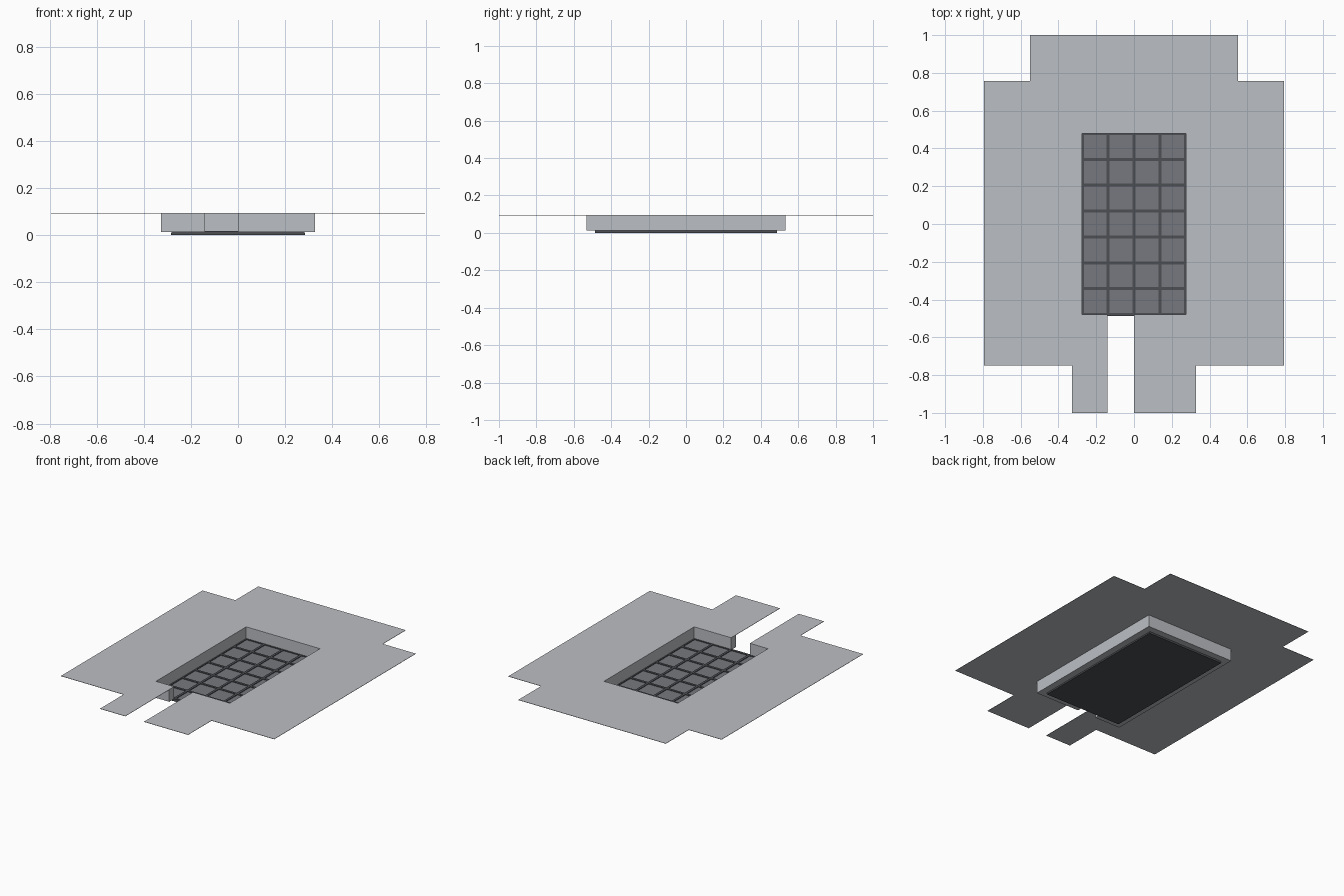
import bpy, bmesh

if "Cube" in bpy.data.objects:
    bpy.data.objects.remove(bpy.data.objects["Cube"])

def material(name, rgb):
    m = bpy.data.materials.new(name)
    m.diffuse_color = (*rgb, 1)
    m.use_nodes = True
    m.node_tree.nodes["Principled BSDF"].inputs["Base Color"].default_value = m.diffuse_color
    return m

CONCRETE = material("light_grey", (0.50, 0.52, 0.55))
TILE = material("mid_grey", (0.18, 0.19, 0.21))
GROUT = material("dark_grey", (0.075, 0.078, 0.088))

def finish(name, bm, mat):
    bmesh.ops.recalc_face_normals(bm, faces=bm.faces)
    me = bpy.data.meshes.new(name)
    bm.to_mesh(me)
    bm.free()
    me.materials.append(mat)
    ob = bpy.data.objects.new(name, me)
    bpy.context.collection.objects.link(ob)
    return ob

def prism(name, outline, z0, z1, mat):
    bm = bmesh.new()
    face = bm.faces.new([bm.verts.new((x, y, z0)) for x, y in outline])
    top = bmesh.ops.extrude_face_region(bm, geom=[face])["geom"]
    bmesh.ops.translate(bm, vec=(0, 0, z1 - z0),
                        verts=[v for v in top if isinstance(v, bmesh.types.BMVert)])
    bmesh.ops.triangulate(bm, faces=[f for f in bm.faces if len(f.verts) > 4])
    return finish(name, bm, mat)

def boxes(name, items, mat):
    """items: (x0, x1, y0, y1, z0, z1)"""
    bm = bmesh.new()
    for x0, x1, y0, y1, z0, z1 in items:
        vs = bmesh.ops.create_cube(bm, size=1)["verts"]
        bmesh.ops.scale(bm, vec=(x1 - x0, y1 - y0, z1 - z0), verts=vs)
        bmesh.ops.translate(bm, vec=((x0 + x1) / 2, (y0 + y1) / 2, (z0 + z1) / 2), verts=vs)
    return finish(name, bm, mat)

HX, HY = 0.275, 0.48          # pit opening
SL, SR = -0.14, 0.0           # entry slot
TOP, WALL_Z = 0.095, 0.0125

def pit(y_end):               # inner edge of the pit, entered through the slot
    return [(SL, y_end), (SL, -HY), (-HX, -HY), (-HX, HY),
            (HX, HY), (HX, -HY), (SR, -HY), (SR, y_end)]

# flat upper deck with tabs, pit opening and slot
deck = [(0.328, -1), (0.328, -0.75), (0.795, -0.75), (0.795, 0.757), (0.55, 0.757),
        (0.55, 1), (-0.55, 1), (-0.55, 0.757), (-0.795, 0.757), (-0.795, -0.75),
        (-0.328, -0.75), (-0.328, -1)]
prism("upper_deck", deck + pit(-1), TOP - 0.002, TOP, CONCRETE)

# thick pit wall under the deck
ring = [(0.328, -0.532), (0.328, 0.532), (-0.328, 0.532), (-0.328, -0.532)]
prism("pit_wall", ring + pit(-0.532), WALL_Z, TOP - 0.002, CONCRETE)

# floor: base plate, tiles and raised grid bars
P, W, NX, NY = 0.137, 0.008, 4, 7
X0, Y0 = -P * NX / 2, -P * NY / 2
boxes("floor_base", [(X0 - 0.011, -X0 + 0.011, Y0 - 0.008, -Y0 + 0.008, 0, 0.010)], GROUT)
boxes("floor_tiles", [(X0 + i * P + W, X0 + (i + 1) * P - W,
                       Y0 + j * P + W, Y0 + (j + 1) * P - W, 0.009, 0.013)
                      for i in range(NX) for j in range(NY)], TILE)
bars = [(X0 + i * P - W, X0 + i * P + W, Y0 - W, -Y0 + W, 0.009, 0.017) for i in range(NX + 1)]
bars += [(X0 + i * P + W, X0 + (i + 1) * P - W, Y0 + j * P - W, Y0 + j * P + W, 0.009, 0.017)
         for i in range(NX) for j in range(NY + 1)]
boxes("floor_grid", bars, GROUT)
